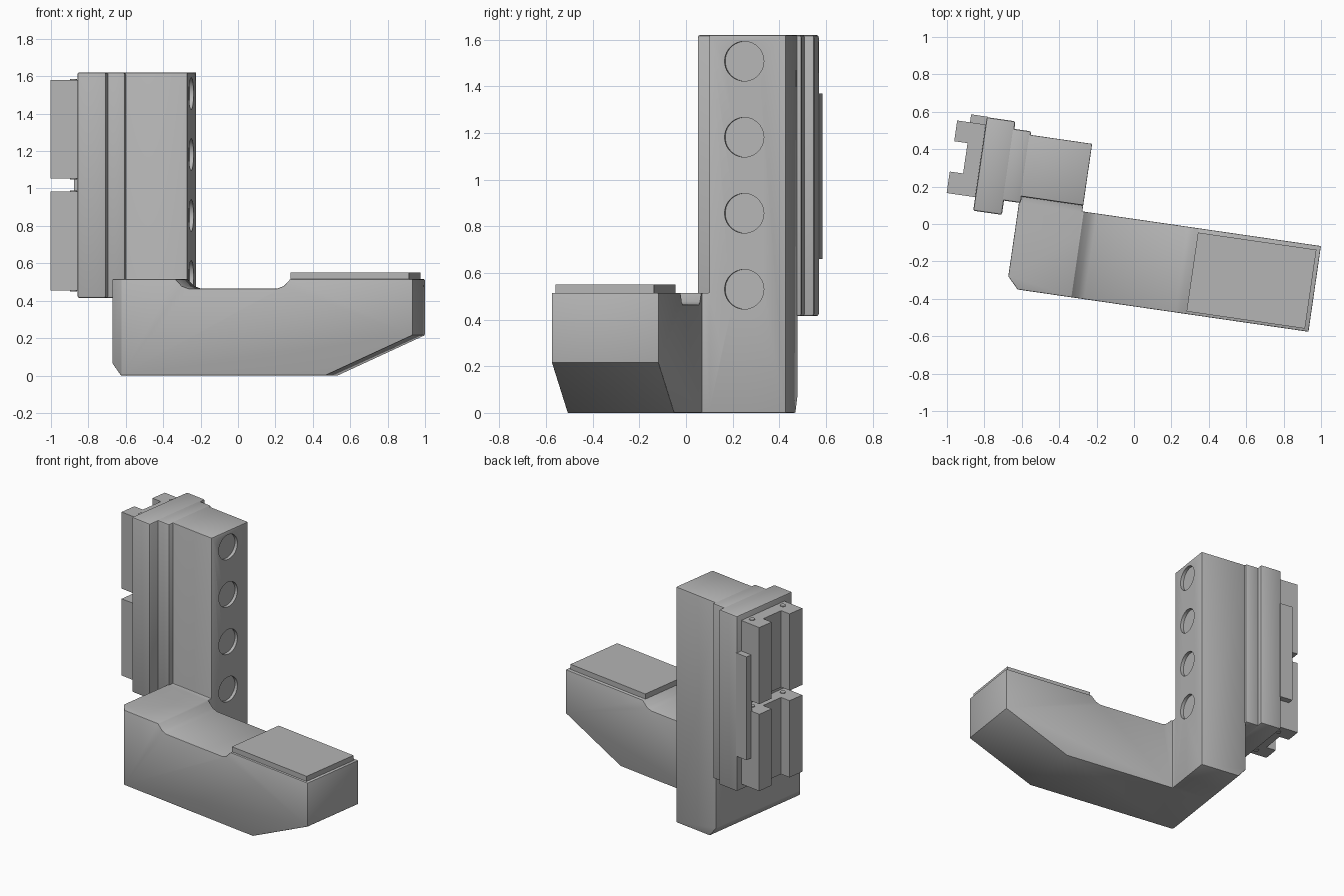
import bpy, bmesh, math
from mathutils import Matrix

cube = bpy.data.objects.get("Cube")
if cube:
    bpy.data.objects.remove(cube, do_unlink=True)

TURN = Matrix.Rotation(-0.1442, 4, 'Z')  # the whole model is turned on its stand

grey = bpy.data.materials.new("mid_grey")
grey.use_nodes = True
COLOUR = (0.46, 0.46, 0.46, 1)
grey.diffuse_color = COLOUR
grey.node_tree.nodes["Principled BSDF"].inputs["Base Color"].default_value = COLOUR


def finish(name, bm):
    bmesh.ops.recalc_face_normals(bm, faces=bm.faces)
    mesh = bpy.data.meshes.new(name)
    bm.to_mesh(mesh)
    bm.free()
    mesh.materials.append(grey)
    obj = bpy.data.objects.new(name, mesh)
    bpy.context.collection.objects.link(obj)
    obj.matrix_world = TURN
    return obj


def prism(name, points, axis, lo, hi):
    """Extrude a 2D profile along y (points are x, z) or z (points are x, y)."""
    bm = bmesh.new()
    place = (lambda a, b: (a, lo, b)) if axis == 'Y' else (lambda a, b: (a, b, lo))
    face = bm.faces.new([bm.verts.new(place(a, b)) for a, b in points])
    grown = bmesh.ops.extrude_face_region(bm, geom=[face])
    verts = [g for g in grown["geom"] if isinstance(g, bmesh.types.BMVert)]
    step = (0, hi - lo, 0) if axis == 'Y' else (0, 0, hi - lo)
    bmesh.ops.translate(bm, verts=verts, vec=step)
    return finish(name, bm)


def box(name, x, y, z):
    return prism(name, [(x[0], y[0]), (x[1], y[0]), (x[1], y[1]), (x[0], y[1])], 'Z', *z)


def cylinder(name, centre, radius, depth, matrix=Matrix()):
    bm = bmesh.new()
    bmesh.ops.create_cone(bm, cap_ends=True, segments=40, radius1=radius, radius2=radius,
                          depth=depth, matrix=Matrix.Translation(centre) @ matrix)
    return finish(name, bm)


def apply(obj, mod):
    bpy.ops.object.select_all(action='DESELECT')
    obj.select_set(True)
    bpy.context.view_layer.objects.active = obj
    bpy.ops.object.modifier_apply(modifier=mod.name)


def boolean(obj, other, operation):
    bpy.context.view_layer.update()
    mod = obj.modifiers.new("bool", 'BOOLEAN')
    mod.operation, mod.object, mod.solver = operation, other, 'EXACT'
    apply(obj, mod)
    bpy.data.objects.remove(other, do_unlink=True)


def soften(obj, width):
    mod = obj.modifiers.new("bevel", 'BEVEL')
    mod.width, mod.segments = width, 2
    mod.limit_method, mod.angle_limit = 'ANGLE', math.radians(38)
    apply(obj, mod)


def shade(obj):
    bpy.ops.object.select_all(action='DESELECT')
    obj.select_set(True)
    bpy.context.view_layer.objects.active = obj
    bpy.ops.object.shade_smooth_by_angle(angle=math.radians(25))


LEFT, INNER, TOP, SEAT = -0.625, -0.283, 1.62, 0.515

# Horizontal arm with a dipped top and a raked underside at the free end
arm = prism("arm_and_column", [
    (LEFT, 0.065), (LEFT + 0.055, 0), (0.535, 0), (1.006, 0.215), (1.006, SEAT),
    (0.345, SEAT), (0.31, 0.478), (0.275, 0.465), (-0.205, 0.465), (-0.24, 0.478),
    (-0.275, SEAT), (LEFT, SEAT)], 'Y', -0.436, 0.027)


# Corner and upright column share the chamfered foot
def upright(name, height, lo, hi):
    return prism(name, [(LEFT, 0.065), (LEFT + 0.055, 0), (INNER, 0), (INNER, height),
                        (LEFT, height)], 'Y', lo, hi)


boolean(arm, upright("corner", SEAT, -0.1, 0.2), 'UNION')
boolean(arm, upright("column", TOP, 0.06, 0.392), 'UNION')

# Chamfer down the outer front corner
boolean(arm, prism("corner_cutter", [(LEFT - 0.1, -0.5), (LEFT + 0.12, -0.5),
                                     (LEFT - 0.01, -0.363), (LEFT - 0.1, -0.363)],
                   'Z', -0.1, 0.7), 'DIFFERENCE')
soften(arm, 0.011)

# Row of shallow round recesses up the inner face of the column
for i in range(4):
    boolean(arm, cylinder("recess_cutter", (INNER, 0.211, 0.53 + i * 0.326), 0.085, 0.044,
                          Matrix.Rotation(math.pi / 2, 4, 'Y')), 'DIFFERENCE')
shade(arm)

# Raised pad on the arm
pad = box("arm_pad", (0.345, 0.985), (-0.422, 0.004), (0.5, 0.55))
shade(pad)

# Stepped mounting plates on the outer side of the column
neck = box("neck_plate", (-0.72, -0.615), (0.024, 0.411), (0.415, TOP))
back = box("mounting_plate", (-0.861, -0.706), (-0.053, 0.452), (0.415, TOP))
for plate in (neck, back):
    soften(plate, 0.01)
    shade(plate)

# Side tab along the rail blocks
box("side_tab", (-0.946, -0.855), (0.405, 0.455), (0.66, 1.37))

# Two slotted rail blocks with locating pins
RAIL = [(-0.855, 0.02), (-1.015, 0.02), (-1.015, 0.136), (-0.943, 0.136),
        (-0.943, 0.3), (-1.015, 0.3), (-1.015, 0.412), (-0.855, 0.412)]
for label, lo, hi in (("lower", 0.455, 0.983), ("upper", 1.053, 1.58)):
    prism(label + "_rail_block", RAIL, 'Z', lo, hi)
    for side, y in (("front", 0.075), ("back", 0.355)):
        pin = cylinder(f"{label}_{side}_pin", (-0.9, y, (lo + hi) / 2), 0.018, hi - lo + 0.01)
        shade(pin)
